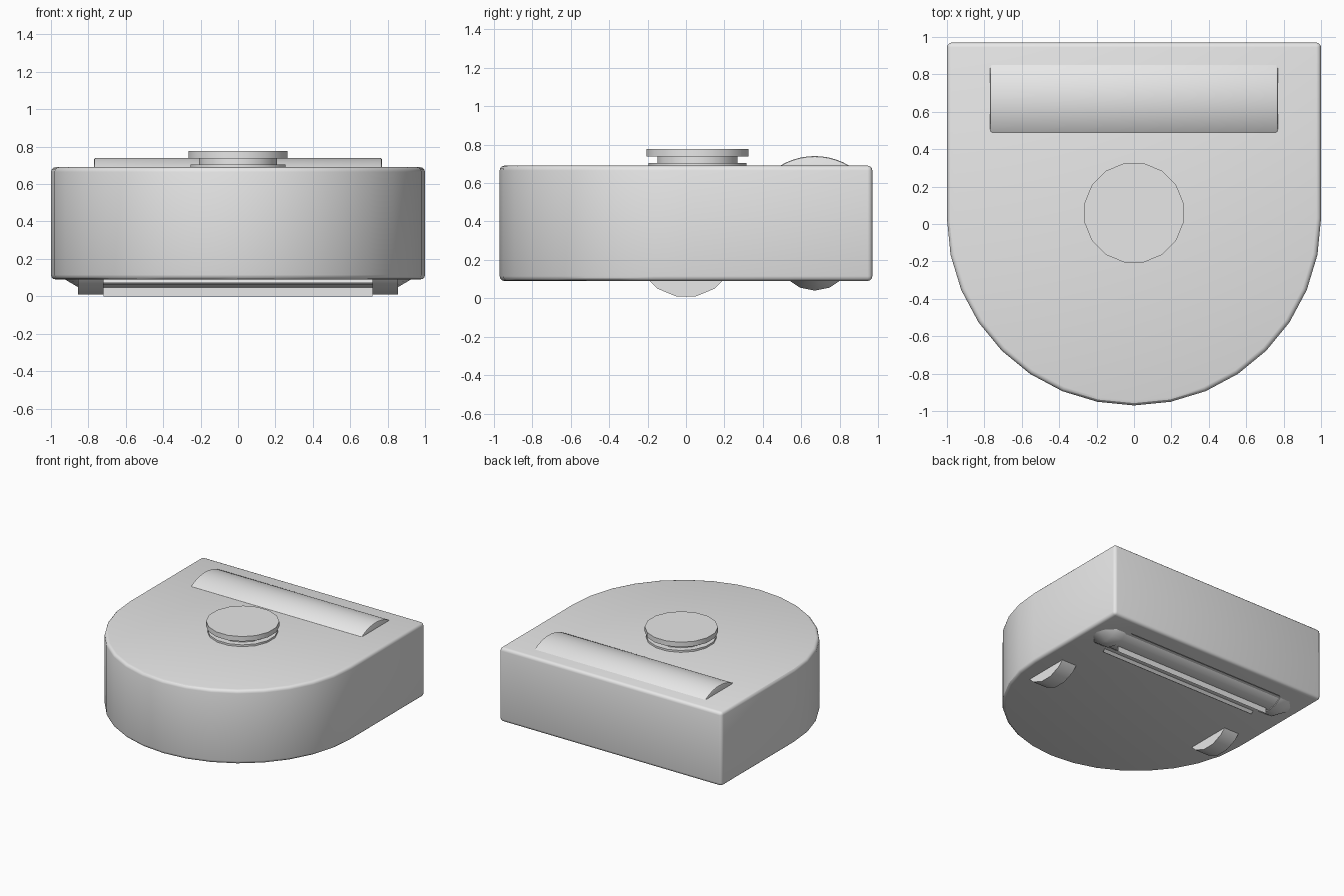
import bpy, bmesh, math
from mathutils import Vector

cube = bpy.data.objects.get("Cube")
if cube:
    bpy.data.objects.remove(cube, do_unlink=True)

grey = bpy.data.materials.new("plain_grey")
grey.use_nodes = True
grey.diffuse_color = (0.8, 0.8, 0.8, 1)
grey.node_tree.nodes["Principled BSDF"].inputs["Base Color"].default_value = (0.8, 0.8, 0.8, 1)


def finish(name, bm, bevel=0, segments=2, smooth=30, closed=True):
    if closed:
        bmesh.ops.recalc_face_normals(bm, faces=bm.faces)
    mesh = bpy.data.meshes.new(name)
    bm.to_mesh(mesh)
    bm.free()
    mesh.materials.append(grey)
    obj = bpy.data.objects.new(name, mesh)
    bpy.context.collection.objects.link(obj)
    bpy.ops.object.select_all(action='DESELECT')
    obj.select_set(True)
    bpy.context.view_layer.objects.active = obj
    if bevel:
        mod = obj.modifiers.new("bevel", 'BEVEL')
        mod.width, mod.segments = bevel, segments
        mod.limit_method, mod.angle_limit = 'ANGLE', math.radians(30)
        bpy.ops.object.modifier_apply(modifier=mod.name)
    bpy.ops.object.shade_smooth_by_angle(angle=math.radians(smooth))
    return obj


def prism(name, outline, offset, **options):
    bm = bmesh.new()
    face = bm.faces.new([bm.verts.new(p) for p in outline])
    extruded = bmesh.ops.extrude_face_region(bm, geom=[face])["geom"]
    bmesh.ops.translate(bm, vec=Vector(offset),
                        verts=[v for v in extruded if isinstance(v, bmesh.types.BMVert)])
    return finish(name, bm, **options)


def lathe(name, profile, place, sides=16, phase=0.0, **options):
    """Rings of (radius, position), put in space by place(a, b, position)."""
    bm = bmesh.new()
    rings = []
    for radius, pos in profile:
        angles = [phase + math.tau * i / sides for i in range(sides)]
        rings.append([bm.verts.new(place(radius * math.cos(a), radius * math.sin(a), pos))
                      for a in angles])
    for low, high in zip(rings, rings[1:]):
        for i in range(sides):
            j = (i + 1) % sides
            bm.faces.new((low[i], low[j], high[j], high[i]))
    bm.faces.new(rings[0])
    bm.faces.new(rings[-1])
    return finish(name, bm, **options)


# D-shaped body: round front, square back
half_step = math.pi / 16
outline = [(math.cos(math.pi + i * half_step), 0.03 + math.sin(math.pi + i * half_step), 0.09)
           for i in range(17)]
outline += [(1, 0.97, 0.09), (-1, 0.97, 0.09)]
prism("body", outline, (0, 0, 0.6), bevel=0.025, segments=3)

# Sensor turret: base ring, neck and cap
upright = lambda a, b, z: (a, 0.06 + b, z)
for name, radius, low, high in (("turret_base", 0.26, 0.67, 0.705),
                                ("turret_neck", 0.212, 0.69, 0.75),
                                ("turret_cap", 0.27, 0.737, 0.777)):
    lathe(name, [(radius, low), (radius, high)], upright, phase=half_step)

# Curved brush cover on top
arc = [math.radians(-36 + 6 * i) for i in range(13)]
cover = [(-0.77, 0.67 + 0.35 * math.sin(a), 0.39 + 0.35 * math.cos(a)) for a in arc]
prism("brush_cover", cover, (1.54, 0, 0), bevel=0.012)

# Drive wheels
for side, x in (("left", 0.72), ("right", -0.855)):
    lathe(side + "_wheel", [(0.27, x), (0.27, x + 0.135)],
          lambda a, b, p: (p, a, 0.275 + b), phase=half_step)

# Brush roller with tapered ends
along = lambda a, b, p: (p, 0.67 + a, 0.24 + b)
lathe("brush_roller", [(0.193, -0.76), (0.193, 0.76)], along)
for side, s in (("left", 1), ("right", -1)):
    lathe(side + "_brush_end", [(0.2, s * 0.75), (0.2, s * 0.84), (0.115, s * 0.985)], along, smooth=40)

# Thin radial brush blades
bm = bmesh.new()
for i in range(8):
    c, s = math.cos(i * math.pi / 4), math.sin(i * math.pi / 4)
    bm.faces.new([bm.verts.new(along(r * c, r * s, x))
                  for r, x in ((0.15, -0.72), (0.24, -0.72), (0.24, 0.72), (0.15, 0.72))])
finish("brush_blades", bm, closed=False)
